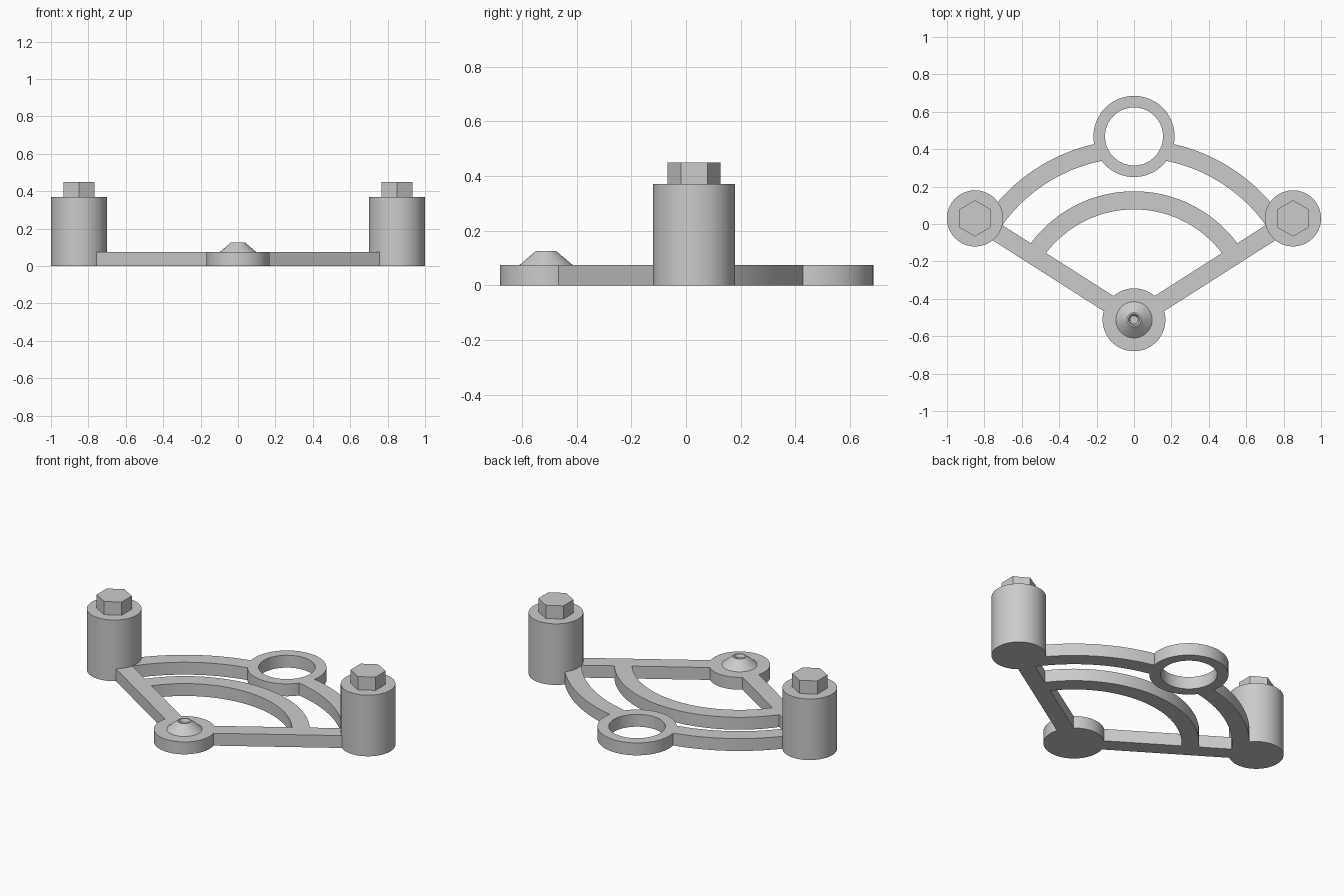
import bpy, bmesh, math
from mathutils import Vector

if "Cube" in bpy.data.objects:
    bpy.data.objects.remove(bpy.data.objects["Cube"], do_unlink=True)

grey = bpy.data.materials.new("plain grey")
grey.use_nodes = True
COLOUR = (0.6, 0.6, 0.6, 1)
grey.diffuse_color = COLOUR
grey.node_tree.nodes["Principled BSDF"].inputs["Base Color"].default_value = COLOUR

THICK = 0.075
HUB = Vector((0, -0.512))
EYE = Vector((0, 0.468))
POST = Vector((0.85, 0.03))
SPREAD = math.atan2(POST.x - HUB.x, POST.y - HUB.y)


def prism(name, outline, z0, z1):
    """Extrude a closed flat outline between two heights."""
    bm = bmesh.new()
    face = bm.faces.new([bm.verts.new((x, y, z0)) for x, y in outline])
    top = bmesh.ops.extrude_face_region(bm, geom=[face])["geom"]
    bmesh.ops.translate(bm, vec=(0, 0, z1 - z0),
                        verts=[v for v in top if isinstance(v, bmesh.types.BMVert)])
    bmesh.ops.recalc_face_normals(bm, faces=bm.faces)
    return make(name, bm)


def make(name, bm):
    mesh = bpy.data.meshes.new(name)
    bm.to_mesh(mesh)
    bm.free()
    mesh.materials.append(grey)
    obj = bpy.data.objects.new(name, mesh)
    bpy.context.collection.objects.link(obj)
    return obj


def arc(centre, radius, start, end, steps):
    """Points on an arc, with angles measured from +y towards +x."""
    angles = [start + (end - start) * i / steps for i in range(steps + 1)]
    return [(centre.x + radius * math.sin(a), centre.y + radius * math.cos(a)) for a in angles]


def disc(name, centre, radius, z0, z1, sides=72):
    return prism(name, arc(centre, radius, 0, math.tau, sides)[:-1], z0, z1)


def band(name, inner, outer, start, end):
    """Curved rib centred on the hub."""
    outline = arc(HUB, inner, start, end, 40) + arc(HUB, outer, end, start, 40)
    return prism(name, outline, 0, THICK)


def combine(target, tool, operation):
    mod = target.modifiers.new("combine", "BOOLEAN")
    mod.operation, mod.solver, mod.object = operation, "EXACT", tool
    bpy.context.view_layer.objects.active = target
    bpy.ops.object.modifier_apply(modifier=mod.name)
    bpy.data.objects.remove(tool, do_unlink=True)


def smooth(obj):
    bpy.ops.object.select_all(action="DESELECT")
    obj.select_set(True)
    bpy.context.view_layer.objects.active = obj
    bpy.ops.object.shade_smooth_by_angle(angle=math.radians(25))


# Flat frame: hub, eye ring, straight arms and curved ribs
frame = disc("frame", HUB, 0.168, 0, THICK)
pieces = [band("inner_rib", 0.59, 0.687, -SPREAD, SPREAD)]
for side in (-1, 1):
    along = Vector((side * POST.x, POST.y)) - HUB
    end = HUB + along * 0.97
    across = Vector((-along.y, along.x)).normalized() * 0.048
    pieces.append(prism("arm", [HUB - across, end - across, end + across, HUB + across], 0, THICK))
    pieces.append(band("outer_rib", 0.867, 0.963, side * 0.19, side * SPREAD))
pieces.append(disc("eye_ring", EYE, 0.217, 0, THICK))
for piece in pieces:
    combine(frame, piece, "UNION")
combine(frame, disc("eye_hole", EYE, 0.155, -0.1, 0.2), "DIFFERENCE")
smooth(frame)

# Posts with hexagonal heads
for side, label in ((-1, "right"), (1, "left")):
    spot = Vector((side * POST.x, POST.y))
    smooth(disc(label + "_post", spot, 0.15, 0, 0.37))
    disc(label + "_hex_head", spot, 0.097, 0.37, 0.45, 6)

# Conical nipple with a small dimple on the hub
bm = bmesh.new()
profile = [(0.097, THICK), (0.038, 0.125), (0.03, 0.125), (0.022, 0.108), (0, 0.105)]
points = [bm.verts.new((r, 0, z)) for r, z in profile]
edges = [bm.edges.new(pair) for pair in zip(points, points[1:])]
bmesh.ops.spin(bm, geom=points + edges, cent=(0, 0, 0), axis=(0, 0, 1),
               angle=math.tau, steps=48)
bmesh.ops.remove_doubles(bm, verts=bm.verts, dist=0.0005)
bmesh.ops.recalc_face_normals(bm, faces=bm.faces)
if sum(f.normal.z for f in bm.faces) < 0:
    bmesh.ops.reverse_faces(bm, faces=bm.faces)
cone = make("hub_cone", bm)
cone.location = (HUB.x, HUB.y, 0)
smooth(cone)
